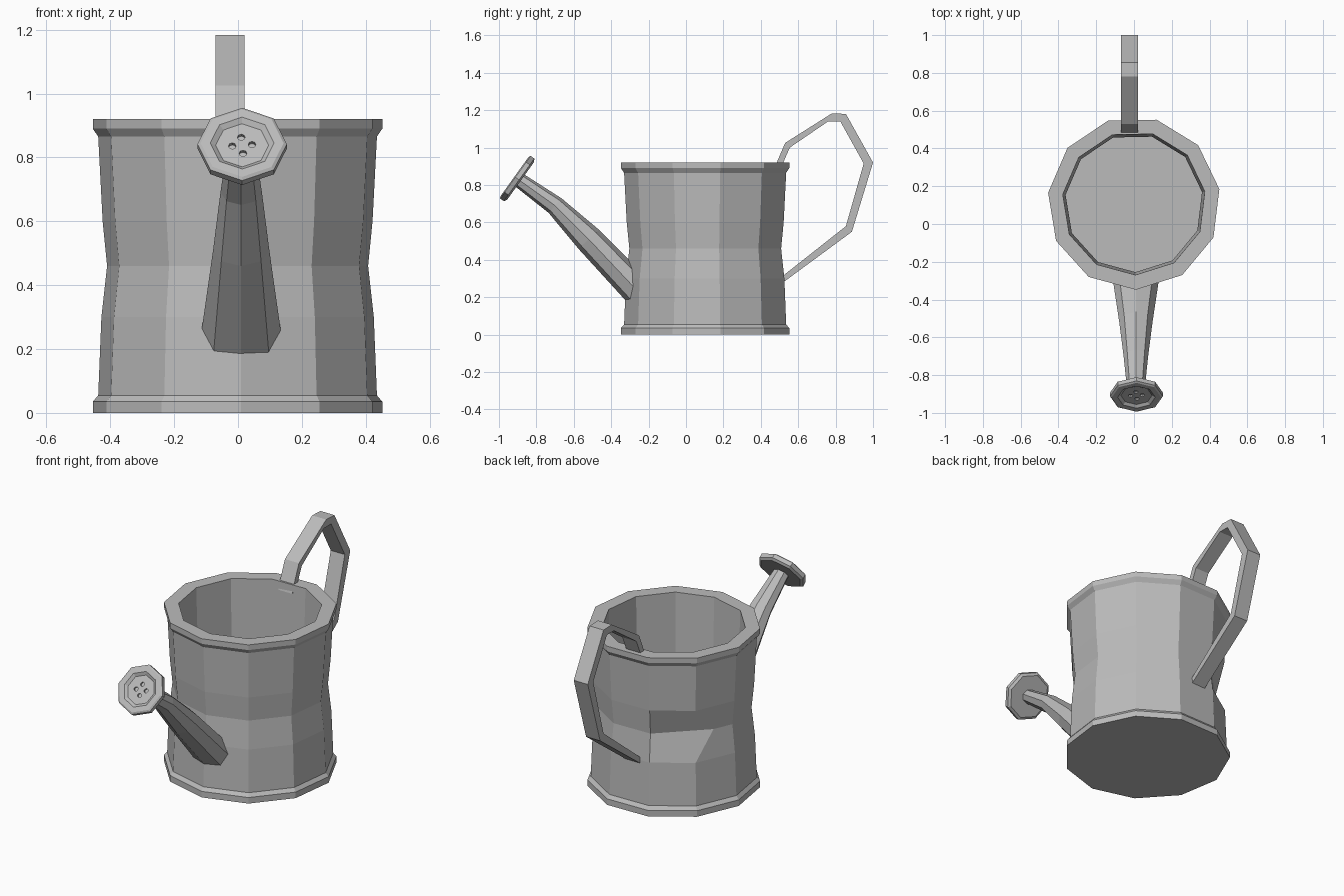
import bpy, bmesh, math
from mathutils import Vector, Matrix

cube = bpy.data.objects.get("Cube")
if cube:
    bpy.data.objects.remove(cube, do_unlink=True)

GREY = (0.5, 0.5, 0.5, 1)
metal = bpy.data.materials.new("grey_metal")
metal.use_nodes = True
metal.diffuse_color = GREY
metal.node_tree.nodes["Principled BSDF"].inputs["Base Color"].default_value = GREY


def finish(bm, name):
    bmesh.ops.recalc_face_normals(bm, faces=bm.faces)
    mesh = bpy.data.meshes.new(name)
    bm.to_mesh(mesh)
    bm.free()
    mesh.materials.append(metal)
    obj = bpy.data.objects.new(name, mesh)
    bpy.context.collection.objects.link(obj)
    return obj


def loft(rings):
    """Skin a list of point rings and cap both ends."""
    bm = bmesh.new()
    loops = [[bm.verts.new(p) for p in ring] for ring in rings]
    n = len(loops[0])
    for a, b in zip(loops, loops[1:]):
        for i in range(n):
            j = (i + 1) % n
            bm.faces.new((a[i], a[j], b[j], b[i]))
    bm.faces.new(loops[0])
    bm.faces.new(loops[-1])
    return bm


def ring(center, u, v, ru, rv, sides, start=0.0):
    angles = [start + math.tau * i / sides for i in range(sides)]
    return [Vector(center) + Vector(u) * ru * math.cos(a) + Vector(v) * rv * math.sin(a)
            for a in angles]


X, Y, Z = Vector((1, 0, 0)), Vector((0, 1, 0)), Vector((0, 0, 1))

# Can body: outer wall with rims, pinched waist, inner wall and floor
profile = [(0.458, 0), (0.458, 0.035), (0.441, 0.055), (0.431, 0.3), (0.413, 0.46),
           (0.427, 0.6), (0.441, 0.865), (0.458, 0.89), (0.458, 0.92),
           (0.38, 0.92), (0.365, 0.46), (0.37, 0.05)]
rings = [ring((0, 0.11, z), X, Y, r, r, 11, math.radians(-88.8)) for r, z in profile]
waist = rings[4]
waist[7] = waist[7].lerp(waist[8], 0.5)   # dent in the waist
finish(loft(rings), "can_body")

# Spout: tapered, slightly bent eight-sided tube (y, z, half width, half depth, tilt)
sections = [(-0.275, 0.25, 0.125, 0.12, 90), (-0.52, 0.51, 0.088, 0.075, 42),
            (-0.7, 0.69, 0.065, 0.052, 48), (-0.89, 0.825, 0.045, 0.04, 54)]
rings = []
for y, z, w, d, tilt in sections:
    t = math.radians(tilt)
    rings.append(ring((0.01, y, z), X, (0, math.cos(t), math.sin(t)), w, d, 8))
finish(loft(rings), "spout")

# Sprinkler head: octagonal disc with a recessed face
axis = Vector((0, -0.81, 0.58)).normalized()
up = X.cross(axis).normalized()
if up.z < 0:
    up = -up
center = Vector((0.013, -0.917, 0.845))
rings = [ring(center + axis * t, X, up, r, r, 8)
         for r, t in [(0.125, -0.04), (0.14, -0.03), (0.14, -0.006), (0.13, 0),
                      (0.1, 0), (0.083, -0.012)]]
head = finish(loft(rings), "sprinkler_head")

# Four water holes cut into the head
bm = bmesh.new()
turn = Matrix((X, up, axis)).transposed().to_4x4()
for i in range(4):
    a = math.radians(90 * i + 5)
    pos = center + X * 0.031 * math.cos(a) + up * 0.031 * math.sin(a) - axis * 0.01
    bmesh.ops.create_cone(bm, cap_ends=True, segments=8, radius1=0.012, radius2=0.012,
                          depth=0.026, matrix=Matrix.Translation(pos) @ turn)
cutter = finish(bm, "hole_cutter")
cutter.hide_render = True
cut = head.modifiers.new("holes", "BOOLEAN")
cut.operation = "DIFFERENCE"
cut.solver = "EXACT"
cut.object = cutter
bpy.context.view_layer.objects.active = head
bpy.ops.object.modifier_apply(modifier=cut.name)
bpy.data.objects.remove(cutter, do_unlink=True)

# Handle: flat bent band, outer and inner corners paired
outer = [(0.47, 0.87), (0.485, 0.92), (0.53, 1.025), (0.78, 1.183), (0.855, 1.18),
         (1.0, 0.92), (0.887, 0.55), (0.5, 0.265)]
inner = [(0.505, 0.87), (0.52, 0.92), (0.555, 1.0), (0.76, 1.14), (0.825, 1.14),
         (0.95, 0.915), (0.855, 0.58), (0.5, 0.3)]
rings = [[(-0.07, *o), (0.02, *o), (0.02, *i), (-0.07, *i)] for o, i in zip(outer, inner)]
finish(loft(rings), "handle")
